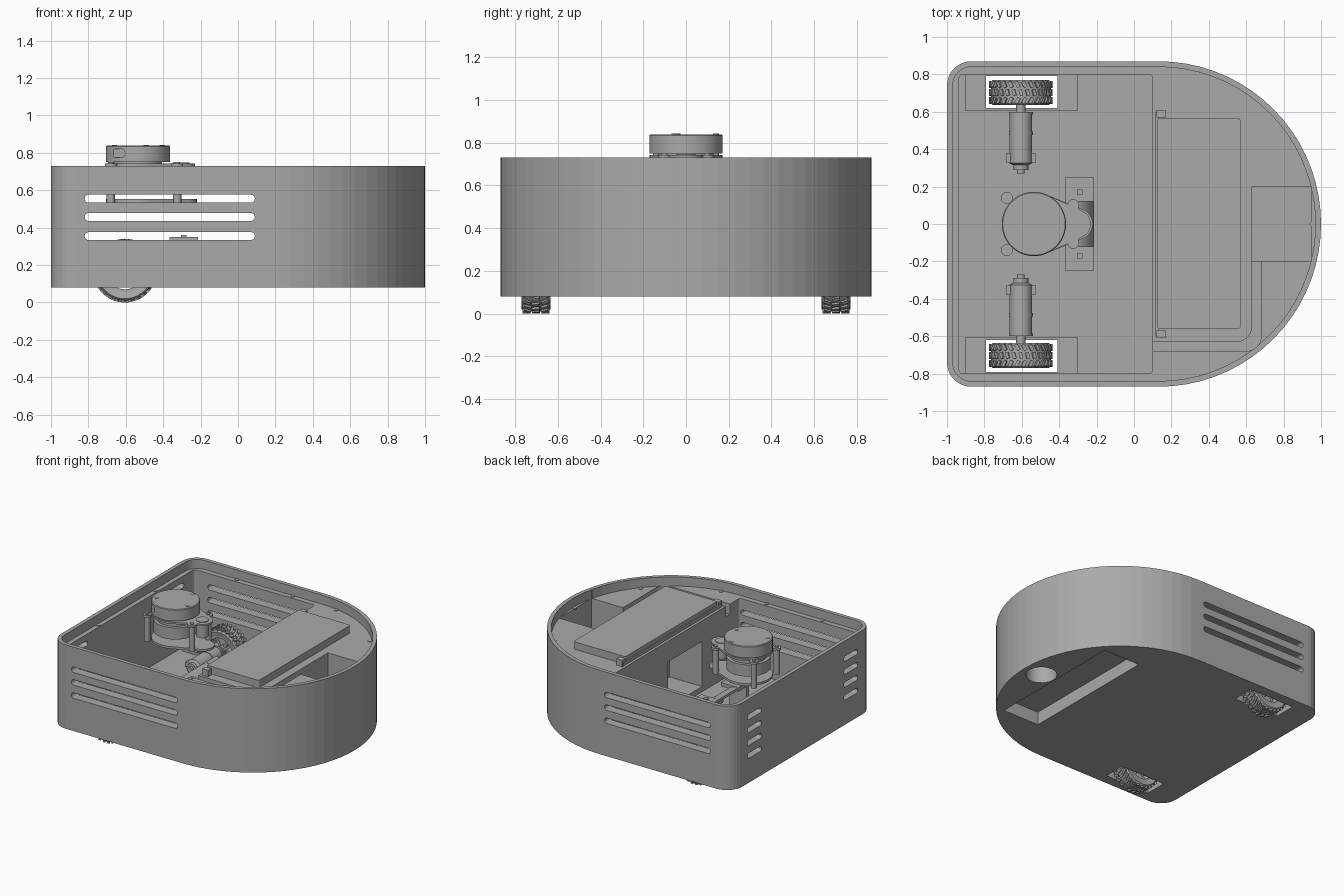
import bpy, bmesh, math
from mathutils import Matrix, Vector

if "Cube" in bpy.data.objects:
    bpy.data.objects.remove(bpy.data.objects["Cube"])


def material(name, value):
    m = bpy.data.materials.new(name)
    m.use_nodes = True
    m.diffuse_color = (value, value, value, 1)
    m.node_tree.nodes["Principled BSDF"].inputs["Base Color"].default_value = (value, value, value, 1)
    return m


GREY = material("plain grey", 0.4)


def finish(name, bm, smooth=False):
    bmesh.ops.recalc_face_normals(bm, faces=bm.faces)
    mesh = bpy.data.meshes.new(name)
    bm.to_mesh(mesh)
    bm.free()
    mesh.materials.append(GREY)
    ob = bpy.data.objects.new(name, mesh)
    bpy.context.collection.objects.link(ob)
    if smooth:
        bpy.ops.object.select_all(action='DESELECT')
        ob.select_set(True)
        bpy.context.view_layer.objects.active = ob
        bpy.ops.object.shade_smooth_by_angle(angle=math.radians(35))
    return ob


def prism(name, pts, z0, z1, smooth=False):
    bm = bmesh.new()
    face = bm.faces.new([bm.verts.new((x, y, z0)) for x, y in pts])
    new = bmesh.ops.extrude_face_region(bm, geom=[face])["geom"]
    bmesh.ops.translate(bm, vec=(0, 0, z1 - z0), verts=[g for g in new if isinstance(g, bmesh.types.BMVert)])
    return finish(name, bm, smooth)


def box(name, x0, x1, y0, y1, z0, z1):
    return prism(name, [(x0, y0), (x1, y0), (x1, y1), (x0, y1)], z0, z1)


def lathe(name, profile, loc, axis='Z', steps=40):
    """Spin closed (radius, height) profile around an axis."""
    bm = bmesh.new()
    vs = [bm.verts.new((r, 0, h)) for r, h in profile]
    edges = [bm.edges.new((a, b)) for a, b in zip(vs, vs[1:] + vs[:1])]
    bmesh.ops.spin(bm, geom=vs + edges, cent=(0, 0, 0), axis=(0, 0, 1), angle=math.tau, steps=steps)
    bmesh.ops.remove_doubles(bm, verts=bm.verts, dist=0.0002)
    if axis == 'Y':
        bm.transform(Matrix.Rotation(-math.pi / 2, 4, 'X'))
    bm.transform(Matrix.Translation(loc))
    return finish(name, bm, True)


def cylinder(name, r, h0, h1, loc, axis='Z', steps=24):
    return lathe(name, [(0, h0), (r, h0), (r, h1), (0, h1)], loc, axis, steps)


def arc(cx, cy, r, a0, a1, n):
    angles = [math.radians(a0 + (a1 - a0) * i / n) for i in range(n + 1)]
    return [(cx + r * math.cos(a), cy + r * math.sin(a)) for a in angles]


def rounded(x0, x1, y0, y1, r, n=6):
    return (arc(x1 - r, y1 - r, r, 0, 90, n) + arc(x0 + r, y1 - r, r, 90, 180, n)
            + arc(x0 + r, y0 + r, r, 180, 270, n) + arc(x1 - r, y0 + r, r, 270, 360, n))


def outline(inset):
    r = 0.13 - inset
    return (arc(0.13, 0, 0.87 - inset, -90, 90, 36) + arc(-0.87, 0.74, r, 90, 180, 8)
            + arc(-0.87, -0.74, r, 180, 270, 8))


def turned(ob, matrix):
    ob.data.transform(matrix)
    return ob


def cut(ob, cutters):
    bpy.context.view_layer.objects.active = ob
    for c in cutters:
        c.hide_render = True
        mod = ob.modifiers.new("cut", 'BOOLEAN')
        mod.operation, mod.solver, mod.object = 'DIFFERENCE', 'EXACT', c
        bpy.ops.object.modifier_apply(modifier=mod.name)
    for c in cutters:
        bpy.data.objects.remove(c)


def well(s):
    return box("wheel_well_cutter", -0.79, -0.41, *sorted((s * 0.62, s * 0.79)), 0, 0.2)


# Chassis: one solid body with lip, cavity, pockets and vents cut out
body = prism("chassis", outline(0), 0.08, 0.73)
cutters = [
    prism("lip_cutter", outline(0.03), 0.66, 0.9),
    prism("cavity_cutter", rounded(-0.935, 0.1, -0.8, 0.8, 0.02, 3), 0.11, 0.9),
    box("pocket_cutter", 0.63, 0.95, -0.2, 0.2, 0.4, 0.9),
    box("window_cutter", 0.05, 0.38, -0.34, 0.08, 0.15, 0.5),
    box("underside_recess_cutter", 0.42, 0.73, -0.55, 0.55, 0, 0.18),
    cylinder("caster_cutter", 0.11, 0, 0.22, (0.85, 0, 0)),
    box("recess_slot_cutter", 0.62, 0.68, 0.0, 0.35, 0.1, 0.25),
    prism("cable_channel_cutter", [(0.05, -0.68)] + arc(0.6, -0.6, 0.08, -90, 0, 6) + [(0.68, -0.15), (0.63, -0.15)]
          + arc(0.55, -0.55, 0.08, 0, -90, 6) + [(0.05, -0.63)], 0.58, 0.9),
    well(1), well(-1)]
# Long side vents run across both walls
for z in (0.355, 0.457, 0.555):
    slot = prism("side_vent_cutter", rounded(-0.82, 0.09, -0.021, 0.021, 0.0205, 4), -1, 1)
    cutters.append(turned(slot, Matrix.Translation((0, 0, z)) @ Matrix.Rotation(math.pi / 2, 4, 'X')))
# Short rear vents in two stacks
for z in (0.29, 0.39, 0.49, 0.59):
    for y in (0.59, -0.59):
        slot = prism("rear_vent_cutter", rounded(-0.02, 0.02, -0.085, 0.085, 0.0195, 4), -0.1, 0.1)
        cutters.append(turned(slot, Matrix.Translation((-0.98, y, z)) @ Matrix.Rotation(math.pi / 2, 4, 'Y')))
cut(body, cutters)

# Screws on the ledge
for x, y in [(-0.955, 0.35), (-0.59, 0.83), (-0.11, 0.83), (0.27, 0.815), (0.76, 0.53)]:
    for s in (1, -1):
        cylinder("ledge_screw", 0.016, 0.655, 0.664, (x, s * y, 0), steps=12)
cylinder("ledge_screw", 0.016, 0.655, 0.664, (0.955, 0, 0), steps=12)

# Lid panel with hinge rail
prism("lid_panel", rounded(0.125, 0.57, -0.56, 0.565, 0.015, 3), 0.662, 0.72)
box("hinge_rail", 0.115, 0.13, -0.6, 0.6, 0.665, 0.69)
for s in (1, -1):
    box("hinge_bracket", 0.12, 0.17, *sorted((s * 0.57, s * 0.61)), 0.66, 0.71)


# Drive wheels, wells and motors
def drive(s):
    plate = box("wheel_plate", -0.9, -0.3, *sorted((s * 0.605, s * 0.8)), 0.11, 0.13)
    cut(plate, [well(s)])
    for x in (-0.85, -0.35):
        for y in (0.65, 0.76):
            cylinder("plate_screw", 0.016, 0.13, 0.134, (x, s * y, 0), steps=12)
    c = Vector((-0.605, s * 0.703, 0.17))
    lathe("tyre", [(0.115, -0.06), (0.15, -0.067), (0.16, -0.055), (0.16, 0.055), (0.15, 0.067), (0.115, 0.06)],
          c, 'Y', 48)
    lathe("wheel_rim", [(0.1, -0.055), (0.118, -0.055), (0.118, 0.055), (0.1, 0.055)], c, 'Y')
    cylinder("wheel_hub", 0.035, -0.05, 0.05, c, 'Y')
    for i in range(6):
        spoke = box("wheel_spoke", 0.03, 0.105, -0.035, 0.035, -0.01, 0.01)
        turned(spoke, Matrix.Translation(c) @ Matrix.Rotation(i * math.tau / 6, 4, 'Y'))
    # Angled tread lugs in three staggered rows
    bm = bmesh.new()
    for row in (-1, 0, 1):
        for i in range(28):
            m = (Matrix.Translation(c) @ Matrix.Rotation((i + row % 2 / 2) * math.tau / 28, 4, 'Y')
                 @ Matrix.Translation((0, row * 0.043, 0.163)) @ Matrix.Rotation((row or 0.5) * 0.5, 4, 'Z')
                 @ Matrix.Diagonal((0.018, 0.034, 0.014, 1)))
            bmesh.ops.create_cube(bm, size=1, matrix=m)
    finish("tyre_tread", bm)
    # Stepped motor body pointing inwards
    profile = [(0, 0.27), (0.02, 0.27), (0.02, 0.29), (0.04, 0.29), (0.04, 0.315), (0.06, 0.325), (0.06, 0.475),
               (0.064, 0.475), (0.064, 0.495), (0.06, 0.495), (0.06, 0.585), (0.064, 0.585), (0.064, 0.6),
               (0.025, 0.6), (0.025, 0.65), (0, 0.65)]
    lathe("motor", [(r, s * h) for r, h in profile], (-0.605, 0, 0.17), 'Y', 28)
    for x in (-0.685, -0.555):
        box("motor_terminal", x, x + 0.03, *sorted((s * 0.33, s * 0.38)), 0.15, 0.19)
    box("motor_mount", -0.66, -0.55, *sorted((s * 0.4, s * 0.57)), 0.105, 0.135)


drive(1)
drive(-1)

# Support bridge behind the sensor, with a sloping cable guide
for s in (1, -1):
    box("bridge_top", -0.365, -0.215, *sorted((s * 0.12, s * 0.25)), 0.32, 0.35)
    box("bridge_leg", -0.365, -0.215, *sorted((s * 0.22, s * 0.25)), 0.11, 0.32)
    box("bridge_connector", -0.305, -0.275, *sorted((s * 0.155, s * 0.185)), 0.35, 0.36)
ramp = prism("cable_guide", arc(-0.365, 0.11, 0.15, 0, 90, 8) + arc(-0.365, 0.11, 0.13, 90, 0, 8), -0.12, 0.12, True)
turned(ramp, Matrix.Translation((0, 0, 0.09)) @ Matrix.Rotation(math.pi / 2, 4, 'X'))


# Scanning sensor: teardrop plates, standoffs, drum and turret
def teardrop(r, tip):
    return arc(-0.535, 0, r, 60, 300, 28) + arc(-0.305, 0, tip, -60, 60, 10)


prism("sensor_lower_plate", teardrop(0.172, 0.085), 0.535, 0.552, True)
prism("sensor_upper_plate", teardrop(0.172, 0.075), 0.728, 0.742, True)
cylinder("sensor_drum", 0.155, 0.6, 0.69, (-0.535, 0, 0), steps=40)
cylinder("sensor_collar", 0.13, 0.69, 0.755, (-0.535, 0, 0), steps=40)
cylinder("sensor_pulley", 0.045, 0.62, 0.747, (-0.305, 0, 0))
for x, y in [(-0.68, 0.14), (-0.68, -0.14), (-0.325, 0.1), (-0.325, -0.1)]:
    cylinder("standoff", 0.022, 0.535, 0.73, (x, y, 0), steps=16)
    cylinder("plate_lug", 0.032, 0.726, 0.742, (x, y, 0), steps=16)
    cylinder("standoff_screw", 0.014, 0.742, 0.75, (x, y, 0), steps=12)
turret = lathe("sensor_turret", [(0, 0.75), (0.172, 0.75), (0.172, 0.835), (0.167, 0.84), (0, 0.84)],
               (-0.535, 0, 0), steps=48)
ports = []
for x in (-0.64,):
    port = prism("port_cutter", rounded(-0.035, 0.035, -0.023, 0.023, 0.02, 4), -0.06, 0.06)
    ports.append(turned(port, Matrix.Translation((x, -0.17, 0.797)) @ Matrix.Rotation(math.pi / 2, 4, 'X')))
cut(turret, ports)
for x, y in [(-0.49, 0.14), (-0.66, -0.055), (-0.405, -0.04)]:
    cylinder("turret_screw", 0.014, 0.838, 0.843, (x, y, 0), steps=12)
